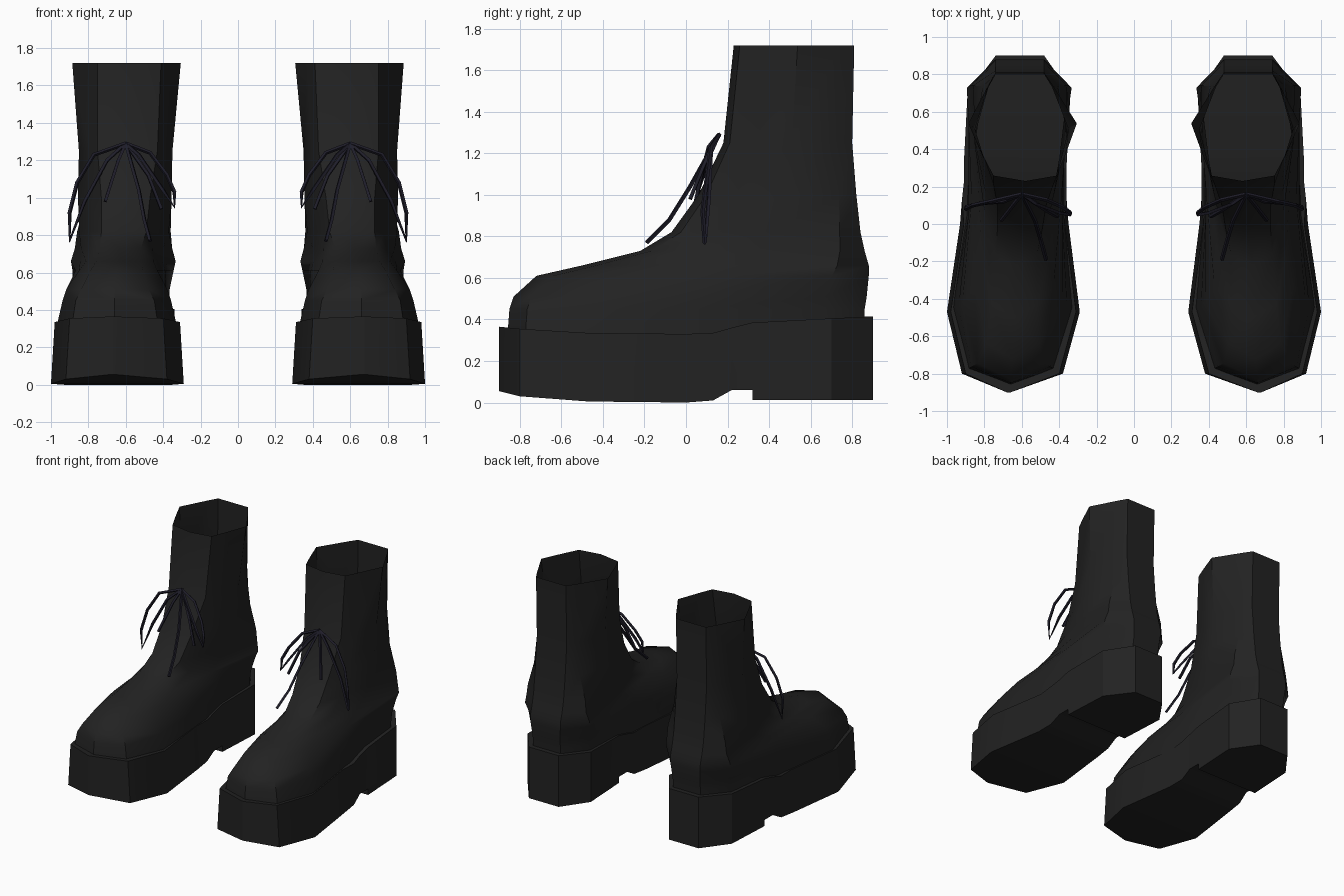
import bpy
import math

cube = bpy.data.objects.get("Cube")
if cube:
    bpy.data.objects.remove(cube, do_unlink=True)


def material(name, colour):
    mat = bpy.data.materials.new(name)
    mat.use_nodes = True
    mat.diffuse_color = colour
    mat.node_tree.nodes["Principled BSDF"].inputs["Base Color"].default_value = colour
    return mat


black = material("black leather", (0.016, 0.016, 0.016, 1))
lace_black = material("blue black lace", (0.013, 0.012, 0.022, 1))


def finish(obj, mat):
    """Assign the colour and mirror the left boot part to the right."""
    obj.data.materials.append(mat)
    mirror = obj.modifiers.new("pair", "MIRROR")
    mirror.use_mirror_merge = False


def loft(name, rings, mat, capped, angle):
    """Skin a list of equal-length rings into one mesh."""
    n = len(rings[0])
    faces = []
    for r in range(len(rings) - 1):
        for i in range(n):
            j = (i + 1) % n
            faces.append((r * n + i, r * n + j, (r + 1) * n + j, (r + 1) * n + i))
    if capped:
        last = (len(rings) - 1) * n
        faces.append(tuple(reversed(range(n))))
        faces.append(tuple(range(last, last + n)))
    mesh = bpy.data.meshes.new(name)
    mesh.from_pydata([p for ring in rings for p in ring], [], faces)
    mesh.update()
    obj = bpy.data.objects.new(name, mesh)
    bpy.context.collection.objects.link(obj)
    bpy.ops.object.select_all(action="DESELECT")
    obj.select_set(True)
    bpy.context.view_layer.objects.active = obj
    bpy.ops.object.mode_set(mode="EDIT")
    bpy.ops.mesh.select_all(action="SELECT")
    if capped:
        bpy.ops.mesh.normals_make_consistent(inside=False)
    bpy.ops.object.mode_set(mode="OBJECT")
    bpy.ops.object.shade_smooth_by_angle(angle=math.radians(angle))
    finish(obj, mat)
    return obj


# Boot upper: an open shell of horizontal rings from sole to cuff
FRACTIONS = (0.05, 0.24, 0.53, 0.89, 1.0)
HEEL_X = 0.61


def upper_ring(z, front, back, toe_x, *halves):
    def point(f, half):
        x = toe_x + (HEEL_X - toe_x) * f
        return (x + half, front + (back - front) * f, z)
    outer = [point(f, h) for f, h in zip(FRACTIONS, halves)]
    inner = [point(f, -h) for f, h in zip(FRACTIONS, halves)]
    return [(toe_x, front, z)] + outer + inner[::-1]


# z, front y, back y, toe x, then half widths of toe, ball, waist, heel, back
profile = [
    (0.32, -0.86, 0.86, 0.66, 0.23, 0.32, 0.26, 0.25, 0.12),
    (0.45, -0.85, 0.86, 0.66, 0.21, 0.29, 0.25, 0.25, 0.12),
    (0.51, -0.83, 0.87, 0.66, 0.18, 0.27, 0.25, 0.25, 0.12),
    (0.61, -0.72, 0.88, 0.65, 0.14, 0.21, 0.24, 0.27, 0.13),
    (0.66, -0.50, 0.88, 0.64, 0.12, 0.18, 0.22, 0.28, 0.13),
    (0.73, -0.22, 0.86, 0.63, 0.11, 0.17, 0.22, 0.26, 0.13),
    (0.82, -0.07, 0.84, 0.61, 0.12, 0.18, 0.24, 0.25, 0.13),
    (1.00, 0.06, 0.82, 0.60, 0.13, 0.19, 0.25, 0.20, 0.13),
    (1.25, 0.18, 0.80, 0.59, 0.16, 0.20, 0.25, 0.17, 0.13),
    (1.72, 0.23, 0.81, 0.58, 0.17, 0.22, 0.29, 0.17, 0.13),
]
loft("boot_uppers", [upper_ring(*row) for row in profile], black, False, 40)


# Platform sole: upright cross-sections from toe to heel
def sole_section(y, inner, outer, bottom, top):
    taper = 0.02 if -0.85 < y < 0.1 else 0
    return [(inner, y, bottom), (outer, y, bottom),
            (outer - taper, y, top), (inner + taper, y, top)]


sole = [
    (-0.90, 0.66, 0.68, 0.055, 0.365),
    (-0.80, 0.38, 0.92, 0.03, 0.355),
    (-0.47, 0.29, 1.00, 0.005, 0.335),
    (0.00, 0.35, 0.93, 0.0, 0.33),
    (0.13, 0.36, 0.92, 0.01, 0.335),
    (0.22, 0.36, 0.91, 0.06, 0.36),
    (0.32, 0.36, 0.91, 0.06, 0.385),
    (0.70, 0.34, 0.89, 0.06, 0.405),
    (0.90, 0.48, 0.74, 0.06, 0.415),
]
loft("platform_soles", [sole_section(*row) for row in sole], black, True, 30)

# Heel block carries the back of the sole to the ground
heel = [sole_section(y, inner, outer, 0.012, 0.06)
        for y, inner, outer, bottom, top in sole[-3:]]
loft("heel_blocks", heel, black, True, 30)

# Laces: two bow loops and three loose ends from one knot
knot = (0.60, 0.16, 1.29)
outer_loop = [knot, (0.77, 0.12, 1.23), (0.86, 0.10, 1.08), (0.90, 0.08, 0.92),
              (0.90, 0.09, 0.77), (0.82, 0.11, 0.98), (0.70, 0.12, 1.2), knot]
inner_loop = [knot, (0.47, 0.13, 1.24), (0.38, 0.09, 1.12), (0.34, 0.06, 1.03),
              (0.34, 0.05, 0.95), (0.40, 0.06, 1.04), (0.53, 0.11, 1.23), knot]
ends = [
    [knot, (0.64, 0.11, 1.2), (0.71, 0.02, 0.98)],
    [knot, (0.53, 0.02, 1.04), (0.50, -0.08, 0.88), (0.47, -0.19, 0.77)],
    [knot, (0.48, 0.08, 1.12), (0.41, 0.04, 0.94)],
]
curve = bpy.data.curves.new("laces", "CURVE")
curve.dimensions = "3D"
curve.bevel_depth = 0.011
curve.bevel_resolution = 0
curve.use_fill_caps = True
for path in [outer_loop, inner_loop] + ends:
    spline = curve.splines.new("POLY")
    spline.points.add(len(path) - 1)
    for target, p in zip(spline.points, path):
        target.co = (*p, 1)
    spline.use_smooth = False
laces = bpy.data.objects.new("laces", curve)
bpy.context.collection.objects.link(laces)
finish(laces, lace_black)
